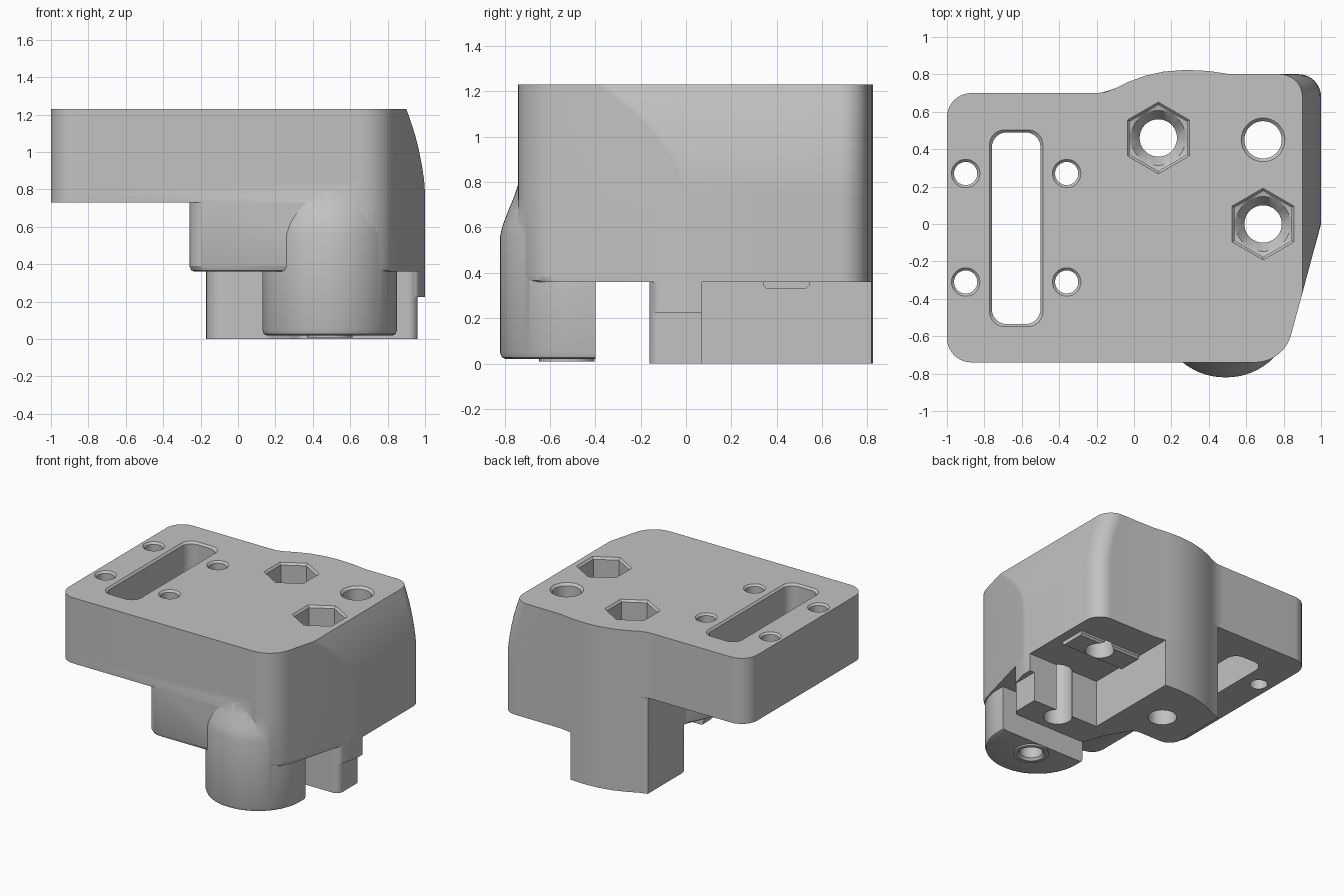
import bpy, bmesh, math
from mathutils import Vector

cube = bpy.data.objects.get("Cube")
if cube:
    bpy.data.objects.remove(cube, do_unlink=True)

grey = bpy.data.materials.new("plain grey")
grey.use_nodes = True
COLOUR = (0.54, 0.54, 0.54, 1)
grey.diffuse_color = COLOUR
grey.node_tree.nodes["Principled BSDF"].inputs["Base Color"].default_value = COLOUR


def rounded(points, steps=10):
    """Closed outline; a third value on a point rounds that corner."""
    ring = []
    count = len(points)
    for i, point in enumerate(points):
        p = Vector(point[:2])
        if len(point) == 2:
            ring.append(p)
            continue
        a = (Vector(points[i - 1][:2]) - p).normalized()
        b = (Vector(points[(i + 1) % count][:2]) - p).normalized()
        half, r = a.angle(b) / 2, point[2]
        t = r / math.tan(half)
        centre = p + (a + b).normalized() * (r / math.sin(half))
        start = (p + a * t - centre).normalized()
        end = (p + b * t - centre).normalized()
        ring += [centre + start.slerp(end, k / steps) * r for k in range(steps + 1)]
    return ring


def circle(x, y, r, n=36):
    return [Vector((x + r * math.cos(2 * math.pi * k / n),
                    y + r * math.sin(2 * math.pi * k / n))) for k in range(n)]


def hexagon(x, y, flat, n=36):
    """Hexagon with points towards front and back, with as many points as a circle."""
    ring = []
    for k in range(n):
        angle = 2 * math.pi * k / n
        off = (angle + math.pi / 6) % (math.pi / 3) - math.pi / 6
        r = flat / math.cos(off)
        ring.append(Vector((x + r * math.cos(angle), y + r * math.sin(angle))))
    return ring


def loft(name, rings):
    """Solid skinned through (outline, height) pairs."""
    bm = bmesh.new()
    loops = [[bm.verts.new((p.x, p.y, z)) for p in ring] for ring, z in rings]
    for low, high in zip(loops, loops[1:]):
        for i in range(len(low)):
            bm.faces.new((low[i - 1], low[i], high[i], high[i - 1]))
    bm.faces.new(loops[0])
    bm.faces.new(loops[-1])
    bmesh.ops.recalc_face_normals(bm, faces=bm.faces)
    mesh = bpy.data.meshes.new(name)
    bm.to_mesh(mesh)
    bm.free()
    mesh.materials.append(grey)
    obj = bpy.data.objects.new(name, mesh)
    bpy.context.collection.objects.link(obj)
    return obj


def combine(target, other, operation):
    mod = target.modifiers.new(operation, "BOOLEAN")
    mod.operation, mod.solver, mod.object = operation, "EXACT", other
    bpy.context.view_layer.objects.active = target
    bpy.ops.object.modifier_apply(modifier=mod.name)
    bpy.data.objects.remove(other, do_unlink=True)


TOP, STEP, UNDER = 1.23, 0.73, 0.36
FRONT, BACK, SLOPE = -0.74, 0.8, 3.7
bulge = [(0.5, 0.803), (0.4, 0.818), (0.28, 0.824), (0.16, 0.815),
         (0.06, 0.793), (-0.03, 0.76), (-0.1, 0.725)]


def right_side(right, front):
    return [(1 + front / SLOPE, front, 0.2), (right, (right - 1) * SLOPE, 0.15),
            (right, BACK, 0.12)]


# Upper plate, whose right side leans inwards towards the top
def plate_outline(right):
    return rounded([(-1, FRONT, 0.13)] + right_side(right, FRONT) + bulge
                   + [(-0.16, 0.703), (-0.22, 0.7), (-1, 0.7, 0.13)])


lean = [(1, STEP), (1, 0.78), (0.995, 0.85), (0.983, 0.93), (0.967, 1.01),
        (0.947, 1.09), (0.925, 1.16), (0.9, TOP)]
body = loft("mounting_block", [(plate_outline(x), z) for x, z in lean])


# Lower body with a softened bottom edge
def lower_outline(inset):
    return rounded([(-0.26 + inset, FRONT + inset, 0.1)] + right_side(1, FRONT + inset)
                   + bulge + [(-0.17, 0.703), (-0.17, 0.25, 0.06), (-0.26 + inset, 0.1, 0.06)])


combine(body, loft("lower_body", [(lower_outline(i), z) for i, z in (
    (0.03, UNDER), (0.01, 0.367), (0, 0.39), (0, STEP))]), "UNION")

# Rear foot with an arm reaching to the right; the arm steps outwards higher up
foot = rounded([(0.33, -0.16, 0.05), (0.28, 0, 0.1), (0.16, 0.2, 0.08), (-0.17, 0.2, 0.1),
                (-0.17, 0.703)] + bulge[:0:-1]
               + [(0.4, 0.07), (0.96, 0.07), (0.96, -0.16, 0.05)])
combine(body, loft("rear_foot", [(foot, 0), (foot, UNDER)]), "UNION")
step = rounded([(0.85, 0.07), (1, 0.07), (1, 0), (0.96, -0.15, 0.04), (0.85, -0.15)])
combine(body, loft("arm_step", [(step, 0.225), (step, UNDER)]), "UNION")


# Front leg, fading back into the front wall
def leg_outline(scale, shift):
    ring = rounded([(0.13, -0.4), (0.13, -0.82, 0.355), (0.85, -0.82, 0.355), (0.85, -0.4)], 16)
    pivot = Vector((0.49, -0.4))
    return [pivot + (p - pivot) * scale + Vector((0, shift)) for p in ring]


combine(body, loft("front_leg", [(leg_outline(s, d), z) for s, d, z in (
    (0.94, 0, 0.02), (0.98, 0, 0.027), (1, 0, 0.05), (1, 0, 0.56), (1, 0.012, 0.61),
    (1, 0.035, 0.67), (1, 0.06, 0.73), (1, 0.08, 0.79), (1, 0.1, 0.83))]), "UNION")

# Ring around the leg hole and the low key bar under the body
combine(body, loft("leg_ring", [(circle(0.49, -0.525, 0.122), z) for z in (0.008, 0.1)]), "UNION")
combine(body, loft("key_bar", [(rounded(
    [(0.41, 0.34 + i), (0.93, 0.34 + i), (0.93, 0.545 - i), (0.41, 0.545 - i)]), z)
    for i, z in ((0.015, 0.33), (0, 0.345), (0, 0.4))]), "UNION")


# Through holes with a chamfered top rim
def drill(x, y, r, rim):
    combine(body, loft("drill", [(circle(x, y, a), z) for a, z in (
        (r, -0.1), (r, TOP - rim), (r + rim, TOP), (r + rim, TOP + 0.05))]), "DIFFERENCE")


for x in (-0.9, -0.36):
    for y in (0.27, -0.31):
        drill(x, y, 0.062, 0.014)
drill(0.69, 0.45, 0.1, 0.017)

# Slot through the plate
combine(body, loft("slot_cutter", [(rounded(
    [(-0.76 - g, -0.535 - g, 0.08), (-0.5 + g, -0.535 - g, 0.08),
     (-0.5 + g, 0.49 + g, 0.08), (-0.76 - g, 0.49 + g, 0.08)]), z)
    for g, z in ((0, 0.6), (0, TOP - 0.015), (0.013, TOP), (0.013, TOP + 0.05))]), "DIFFERENCE")

# Hexagonal nut pockets with a conical floor and a bolt hole
for x, y in ((0.13, 0.46), (0.69, 0)):
    combine(body, loft("nut_cutter", [
        (circle(x, y, 0.1), -0.1), (circle(x, y, 0.1), 0.84), (circle(x, y, 0.147), 0.91),
        (hexagon(x, y, 0.153), 0.915), (hexagon(x, y, 0.153), TOP - 0.015),
        (hexagon(x, y, 0.166), TOP), (hexagon(x, y, 0.166), TOP + 0.05)]), "DIFFERENCE")

# Blind hole in the leg
combine(body, loft("leg_hole", [(circle(0.49, -0.525, r), z) for r, z in (
    (0.095, -0.05), (0.095, 0.008), (0.08, 0.025), (0.08, 0.5))]), "DIFFERENCE")

bpy.ops.object.select_all(action="DESELECT")
body.select_set(True)
bpy.context.view_layer.objects.active = body
bpy.ops.object.shade_smooth_by_angle(angle=math.radians(28))
